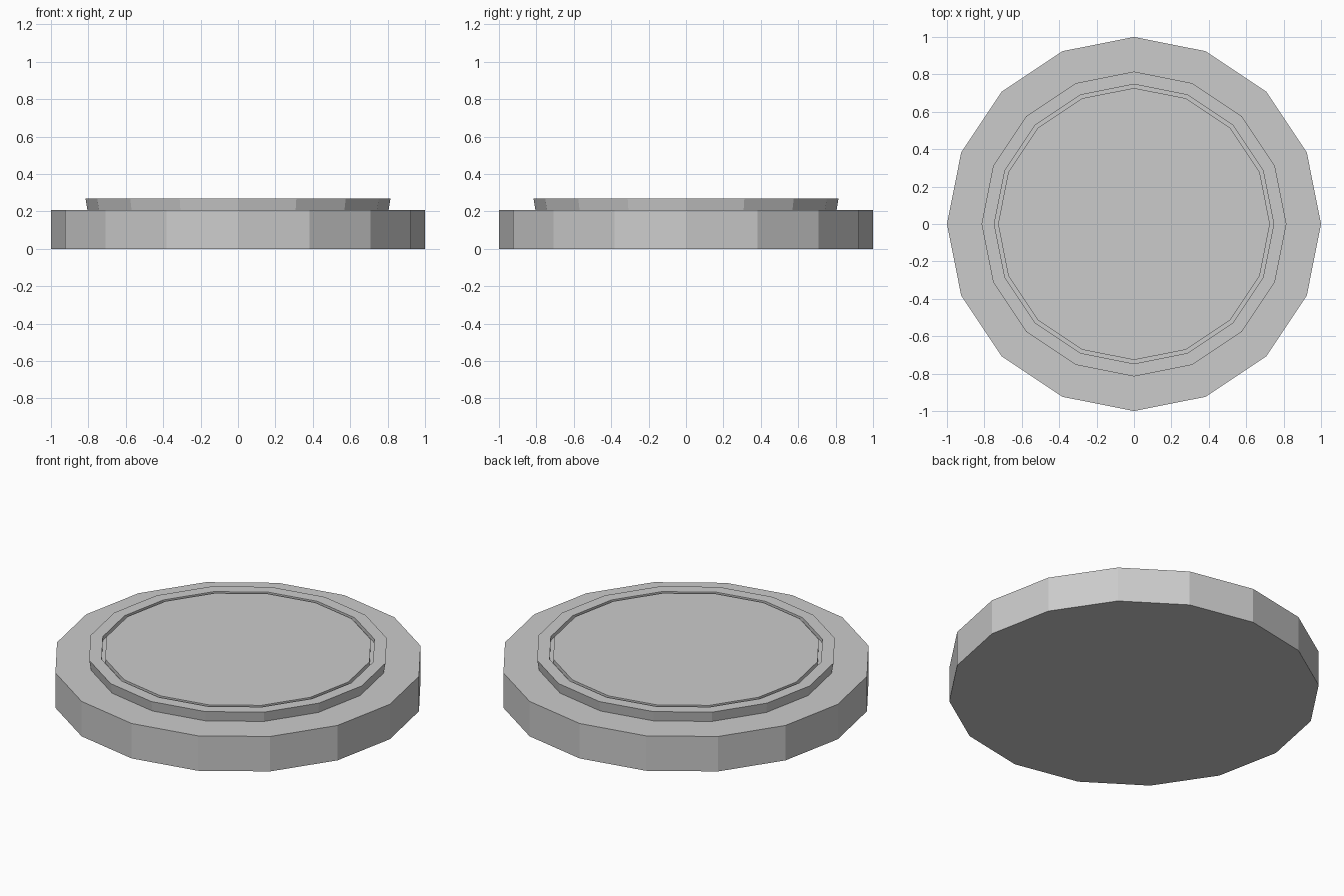
import bpy, bmesh
from math import cos, sin, tau

if "Cube" in bpy.data.objects:
    bpy.data.objects.remove(bpy.data.objects["Cube"])

SIDES = 16

def lathe(name, profile, closed=False):
    """Revolve (radius, z) points about z; open profiles are capped at both ends."""
    bm = bmesh.new()
    rings = [[bm.verts.new((r * cos(tau * i / SIDES), r * sin(tau * i / SIDES), z))
              for i in range(SIDES)] for r, z in profile]
    pairs = list(zip(rings, rings[1:]))
    if closed:
        pairs.append((rings[-1], rings[0]))
    for a, b in pairs:
        for i in range(SIDES):
            j = (i + 1) % SIDES
            bm.faces.new((a[i], a[j], b[j], b[i]))
    if not closed:
        bm.faces.new(rings[0][::-1])
        bm.faces.new(rings[-1])
    bmesh.ops.recalc_face_normals(bm, faces=bm.faces)
    mesh = bpy.data.meshes.new(name)
    bm.to_mesh(mesh)
    bm.free()
    obj = bpy.data.objects.new(name, mesh)
    bpy.context.collection.objects.link(obj)
    return obj

# Wide base disc with raised, slightly flared rim and a narrow groove around the centre plate
lathe("base_disc", [(1.0, 0.0), (1.0, 0.208), (0.805, 0.208), (0.815, 0.268),
                    (0.747, 0.268), (0.747, 0.245), (0.727, 0.245), (0.727, 0.268)])
